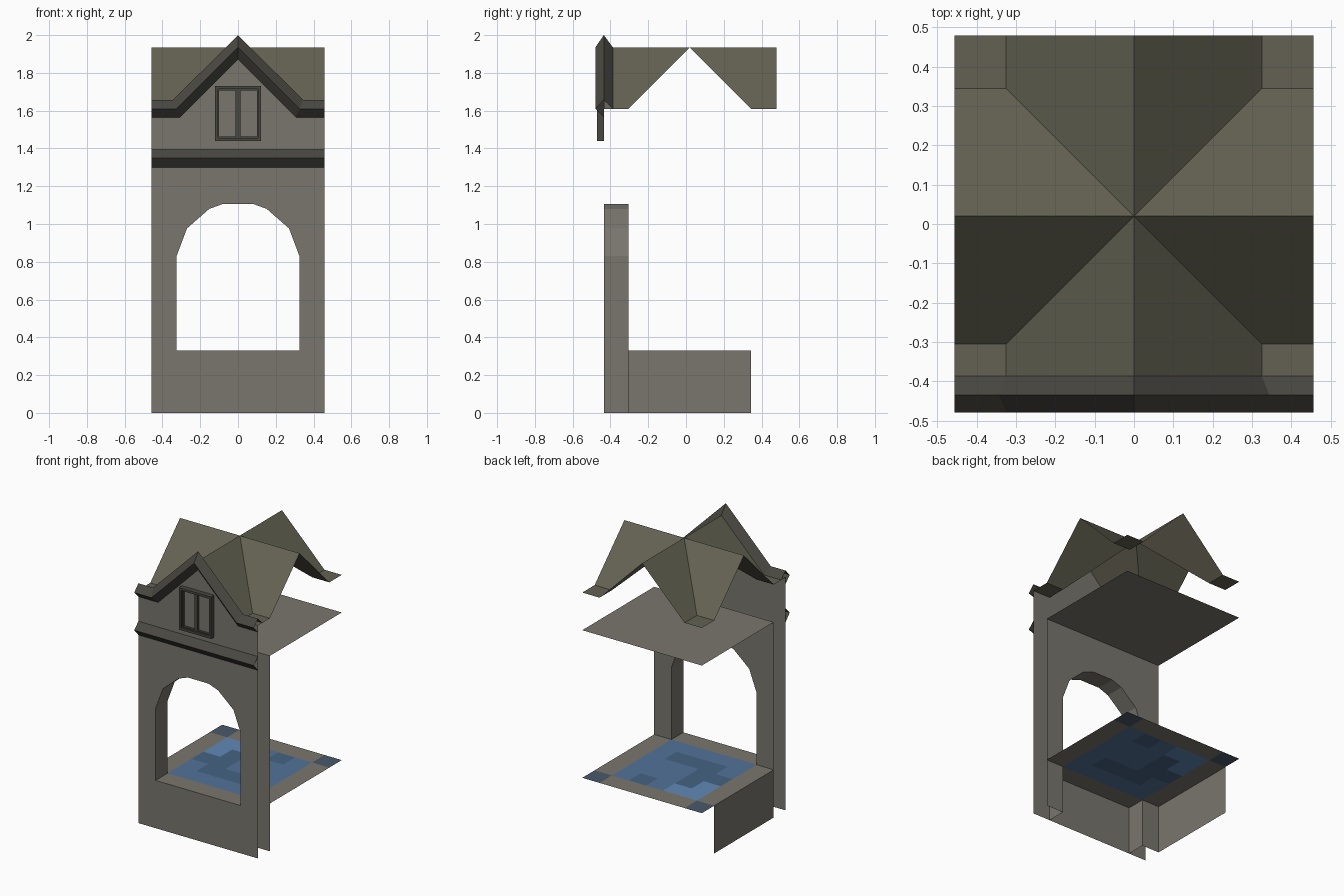
import bpy, random

if "Cube" in bpy.data.objects:
    bpy.data.objects.remove(bpy.data.objects["Cube"])

random.seed(4)
W, IN = 0.457, 0.325                      # half width, half opening
FRONT, INNER, REAR, BACK = -0.435, -0.305, 0.345, 0.48
FLOOR, CEIL, EAVE, RIDGE = 0.33, 1.35, 1.61, 1.935
MID = 0.02                                # y of the cross ridge


def material(name, *rgb):
    m = bpy.data.materials.new(name)
    m.diffuse_color = (*rgb, 1)
    m.use_nodes = True
    m.node_tree.nodes["Principled BSDF"].inputs["Base Color"].default_value = m.diffuse_color
    return m


STONE = material("stone", 0.19, 0.18, 0.155)
ROOF = material("roof_tiles", 0.125, 0.12, 0.085)
TRIM = material("dark_trim", 0.065, 0.063, 0.052)
BLUES = [material("blue_%d" % i, *c) for i, c in enumerate(
    [(0.06, 0.125, 0.23), (0.085, 0.17, 0.32), (0.12, 0.25, 0.47)])]
SLATE = material("slate_blue", 0.07, 0.10, 0.15)


def sheet(name, polys, mats, index=None, mirror=False):
    """Object made of separate polygons, welded, optionally mirrored in x."""
    verts, faces, lookup = [], [], {}
    for poly in polys:
        face = []
        for p in poly:
            key = tuple(round(c, 4) for c in p)
            if key not in lookup:
                lookup[key] = len(verts)
                verts.append(key)
            face.append(lookup[key])
        faces.append(face)
    me = bpy.data.meshes.new(name)
    me.from_pydata(verts, [], faces)
    for m in mats:
        me.materials.append(m)
    if index:
        for poly, i in zip(me.polygons, index):
            poly.material_index = i
    ob = bpy.data.objects.new(name, me)
    bpy.context.collection.objects.link(ob)
    if mirror:
        ob.modifiers.new("mirror", 'MIRROR')
    return ob


def rect(x0, x1, y0, y1, z):
    return [(x0, y0, z), (x1, y0, z), (x1, y1, z), (x0, y1, z)]


def upright(points, y):
    return [(x, y, z) for x, z in points]


def sweep(rows):
    """Quads between neighbouring rows of points."""
    return [(a[i], a[i + 1], b[i + 1], b[i])
            for a, b in zip(rows, rows[1:]) for i in range(len(a) - 1)]


# Half arch outline, from the spring line to the crown
arch = [(IN, 0.83), (0.27, 0.977), (0.152, 1.08), (0.078, 1.107), (0, 1.107)]

# Front wall with gable, inner wall leaf, and the reveal between them
sheet("front_wall", [upright(
    [(0, 0), (W, 0), (W, EAVE), (IN, EAVE), (0, RIDGE)] + arch[::-1]
    + [(IN, FLOOR), (0, FLOOR)], FRONT)], [STONE], mirror=True)
sheet("inner_wall", [upright(
    [(IN, 0), (W, 0), (W, CEIL), (0, CEIL)] + arch[::-1], INNER)[::-1]],
    [STONE], mirror=True)
reveal = [(IN, 0), (IN, FLOOR)] + arch
sheet("arch_reveal", [[(a[0], FRONT, a[1]), (b[0], FRONT, b[1]),
                       (b[0], INNER, b[1]), (a[0], INNER, a[1])]
                      for a, b in zip(reveal, reveal[1:])], [STONE], mirror=True)
sheet("sill", [rect(-IN, IN, FRONT, INNER, FLOOR)], [STONE])

# Base wall on the left, and ceiling
sheet("left_base_wall", [[(-W, REAR, 0), (-W, INNER, 0),
                          (-W, INNER, FLOOR), (-W, REAR, FLOOR)]], [STONE])
sheet("ceiling", [rect(-W, W, INNER, BACK, CEIL)], [STONE])

# Floor: grey border, slate corners, blue tiles
sheet("floor_border", [rect(-W, -IN, INNER, REAR, FLOOR),
                       rect(IN, W, INNER, REAR, FLOOR),
                       rect(-IN, IN, REAR, BACK, FLOOR),
                       rect(-W, -IN, REAR, BACK, FLOOR),
                       rect(IN, W, REAR, BACK, FLOOR)],
      [STONE, SLATE], [0, 0, 0, 1, 1])
t = 2 * IN / 5
tiles = [rect(-IN + i * t, -IN + (i + 1) * t, INNER + j * t, INNER + (j + 1) * t, FLOOR)
         for i in range(5) for j in range(5)]
sheet("floor_tiles", tiles, BLUES, [random.choice((0, 1, 1, 2)) for _ in tiles])


# Cross-gabled roof: the higher of two ridges, flat at the four corners
def roof_point(x, y):
    return (x, y, max(EAVE, RIDGE - abs(x), RIDGE - abs(y - MID)))


xs = [-W, -IN, 0, IN, W]
ys = [FRONT, INNER, MID, REAR, BACK]
roof = []
for i in range(4):
    for j in range(4):
        a, b, c, d = [roof_point(xs[i + u], ys[j + v])
                      for u, v in ((0, 0), (1, 0), (1, 1), (0, 1))]
        if i in (1, 2) and j in (1, 2):   # split along the valley
            roof += [(a, b, c), (a, c, d)] if i == j else [(a, b, d), (b, c, d)]
        else:
            roof.append((a, b, c, d))
sheet("cross_gable_roof", roof, [ROOF])

# Gable moulding: (y, flat z, kink x, peak z) for each edge of the section
rake = [(FRONT, 1.565, 0.306, 1.872), (-0.48, EAVE, IN, RIDGE),
        (FRONT, 1.657, 0.344, 2.0), (-0.387, EAVE, IN, RIDGE)]
sheet("gable_moulding", sweep([[(0, y, peak), (k, y, z), (W, y, z)]
                               for y, z, k, peak in rake]), [TRIM], mirror=True)

# Belt moulding
belt = [(FRONT, 1.30), (-0.48, 1.35), (FRONT, 1.395)]
sheet("belt_moulding", sweep([[(-W, y, z), (W, y, z)] for y, z in belt]), [TRIM])


# Window: nested frame rings, mullion and panes
def ring(x, z0, z1, y):
    return [(-x, y, z0), (x, y, z0), (x, y, z1), (-x, y, z1), (-x, y, z0)]


sheet("window_frame", sweep([ring(0.123, 1.44, 1.73, FRONT),
                             ring(0.123, 1.44, 1.73, -0.47),
                             ring(0.107, 1.456, 1.714, -0.47),
                             ring(0.107, 1.456, 1.714, -0.457),
                             ring(0.1, 1.463, 1.707, -0.457),
                             ring(0.1, 1.463, 1.707, -0.442)]), [TRIM])
bar = [(-0.012, -0.442), (-0.012, -0.457), (0.012, -0.457), (0.012, -0.442)]
sheet("window_mullion", [[(a[0], a[1], 1.463), (b[0], b[1], 1.463),
                          (b[0], b[1], 1.707), (a[0], a[1], 1.707)]
                         for a, b in zip(bar, bar[1:])], [TRIM])
sheet("window_panes", [upright([(0.012, 1.463), (0.1, 1.463),
                                (0.1, 1.707), (0.012, 1.707)], -0.442)],
      [STONE], mirror=True)
